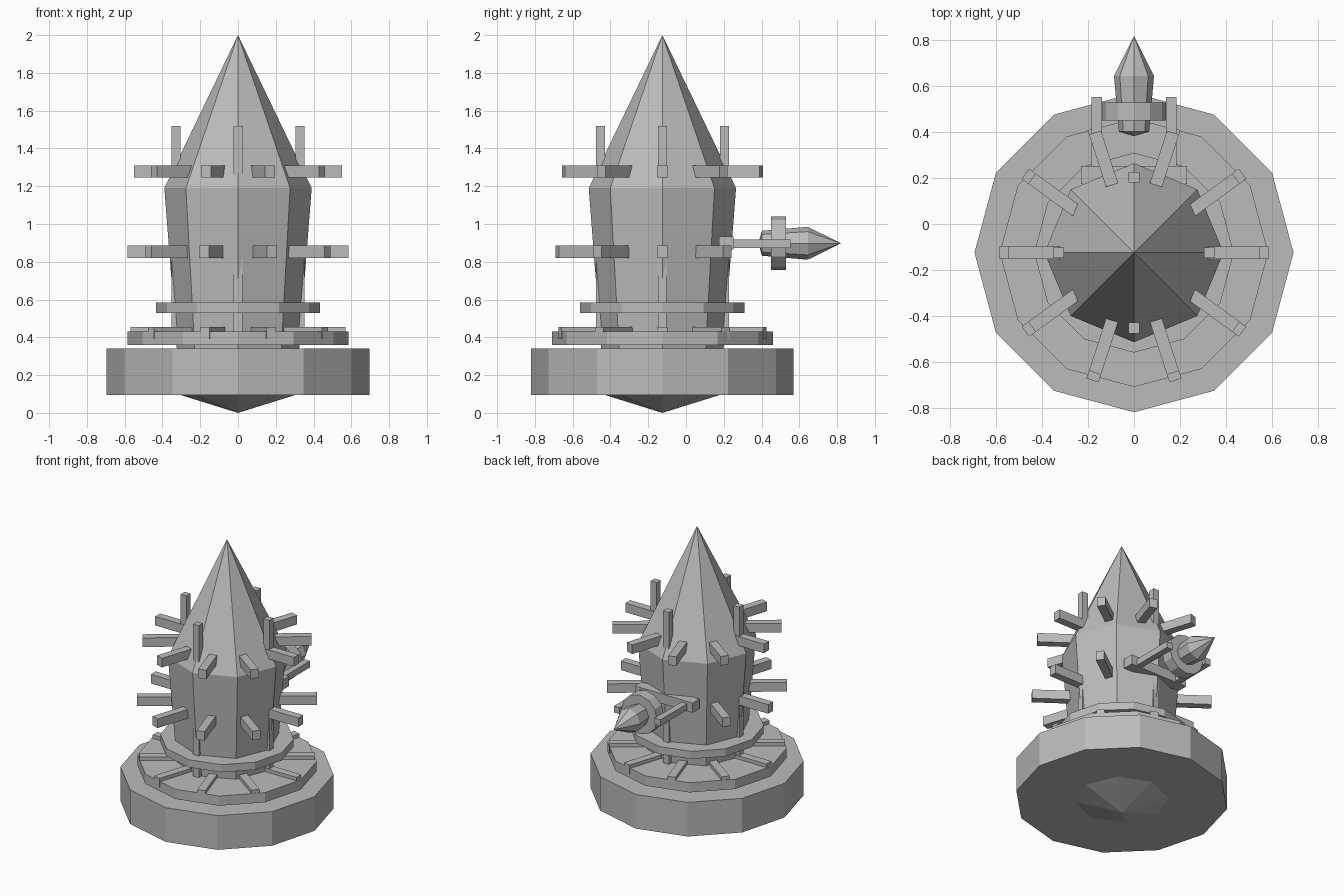
import bpy, bmesh, math
from mathutils import Matrix, Vector

if "Cube" in bpy.data.objects:
    bpy.data.objects.remove(bpy.data.objects["Cube"])

CY = -0.125  # y of the tower axis
grey = bpy.data.materials.new("plain grey")
grey.diffuse_color = (0.5, 0.5, 0.5, 1)
grey.use_nodes = True
grey.node_tree.nodes["Principled BSDF"].inputs["Base Color"].default_value = grey.diffuse_color


def finish(name, bm):
    bmesh.ops.recalc_face_normals(bm, faces=bm.faces)
    me = bpy.data.meshes.new(name)
    bm.to_mesh(me)
    bm.free()
    me.materials.append(grey)
    ob = bpy.data.objects.new(name, me)
    bpy.context.collection.objects.link(ob)
    return ob


def lathe(name, profile, sides, mat):
    """Faceted solid from (radius, height) points; zero radius makes a tip."""
    bm = bmesh.new()
    rings = []
    for r, z in profile:
        if r == 0:
            rings.append([bm.verts.new((0, 0, z))])
        else:
            rings.append([bm.verts.new((r * math.cos(2 * math.pi * i / sides),
                                        r * math.sin(2 * math.pi * i / sides), z))
                          for i in range(sides)])
    for a, b in zip(rings, rings[1:]):
        for i in range(sides):
            j = (i + 1) % sides
            if len(a) == 1:
                bm.faces.new((a[0], b[i], b[j]))
            elif len(b) == 1:
                bm.faces.new((a[i], a[j], b[0]))
            else:
                bm.faces.new((a[i], a[j], b[j], b[i]))
    for ring in (rings[0], rings[-1]):
        if len(ring) > 1:
            bm.faces.new(ring)
    bm.transform(mat)
    return finish(name, bm)


def add_box(bm, lo, hi, mat=Matrix()):
    lo, hi = Vector(lo), Vector(hi)
    m = mat @ Matrix.Translation((lo + hi) / 2) @ Matrix.Diagonal((*(hi - lo), 1))
    bmesh.ops.create_cube(bm, size=1, matrix=m)


axis = Matrix.Translation((0, CY, 0))

# main tower, base and collars
lathe("tower_body", [(0, 0), (0.305, 0.095), (0.39, 1.19), (0, 2.0)], 8, axis)
lathe("base_drum", [(0.695, 0.095), (0.695, 0.34)], 12, axis)
lathe("lower_collar", [(0.585, 0.36), (0.585, 0.43)], 12, axis)
lathe("upper_collar", [(0.435, 0.53), (0.435, 0.585)], 12, axis)


# rings of radial spokes
def spokes(name, r0, r1, z0, z1, skip=()):
    bm = bmesh.new()
    for i in range(10):
        if i not in skip:
            add_box(bm, (r0, -0.0275, z0), (r1, 0.0275, z1),
                    axis @ Matrix.Rotation(math.radians(36 * i), 4, 'Z'))
    finish(name, bm)


spokes("lower_spokes", 0.30, 0.57, 0.39, 0.455)
spokes("middle_spokes", 0.31, 0.585, 0.82, 0.885, skip=(2, 3))
spokes("upper_spokes", 0.31, 0.55, 1.245, 1.31)

# four upright bars
bm = bmesh.new()
for i in range(4):
    add_box(bm, (0.305, -0.023, 0.42), (0.352, 0.023, 1.52),
            axis @ Matrix.Rotation(math.pi / 2 * i, 4, 'Z'))
finish("upright_bars", bm)

# small pod pointing backwards: local z becomes +y
pod = Matrix.Translation((0, 0, 0.898)) @ Matrix.Rotation(-math.pi / 2, 4, 'X')
lathe("pod_body", [(0, 0.383), (0.066, 0.402), (0.087, 0.645), (0, 0.82)], 8, pod)
lathe("pod_ring", [(0.141, 0.45), (0.141, 0.53)], 12, pod)

# bracket holding the pod
bm = bmesh.new()
add_box(bm, (-0.23, 0.175, 0.865), (0.23, 0.252, 0.935))
for s in (-1, 1):
    add_box(bm, (s * 0.162 - 0.023, 0.22, 0.872), (s * 0.162 + 0.023, 0.553, 0.918))
finish("pod_bracket", bm)
